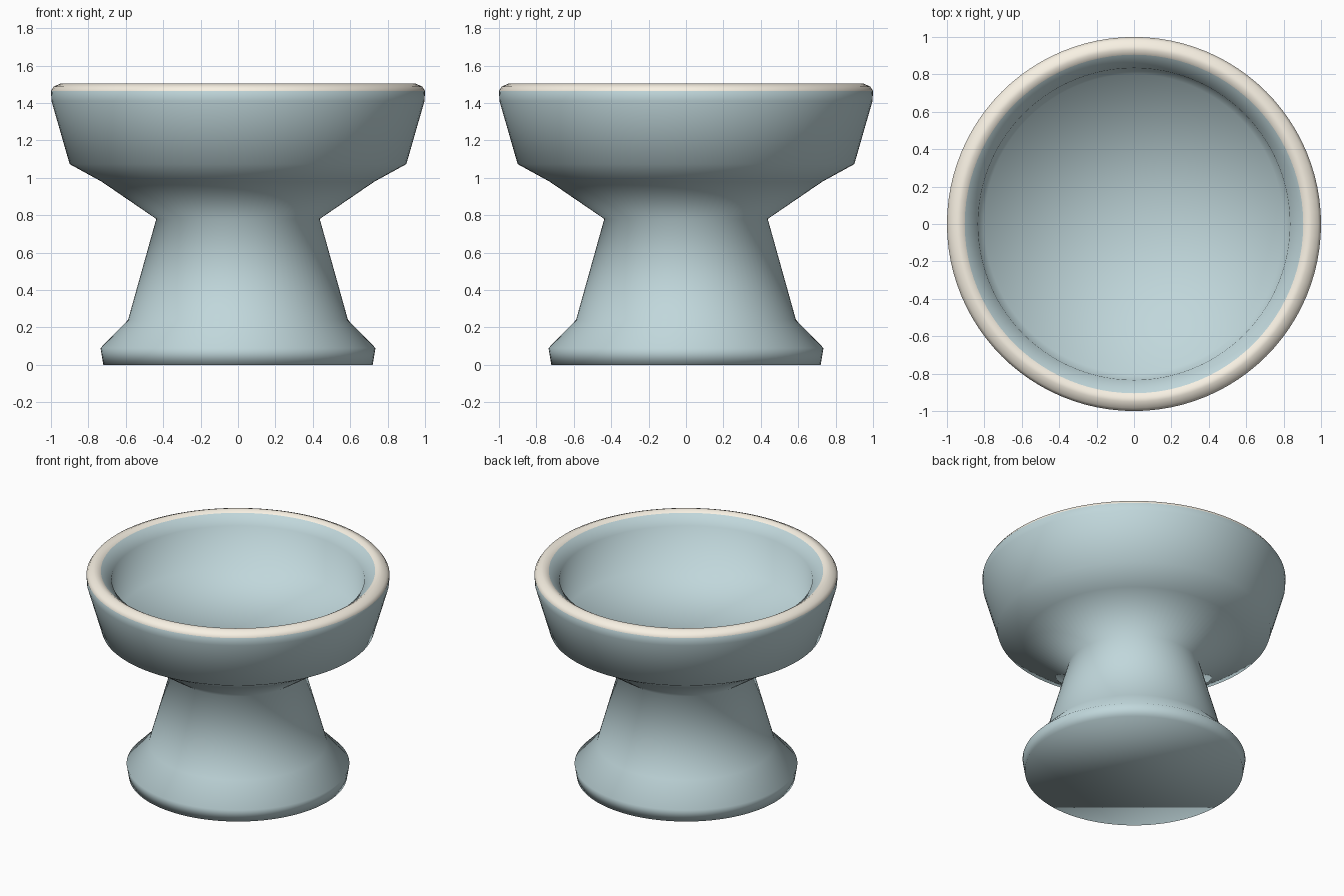
import bpy, bmesh, math

if "Cube" in bpy.data.objects:
    bpy.data.objects.remove(bpy.data.objects["Cube"])

SEGMENTS = 96


def material(name, colour):
    mat = bpy.data.materials.new(name)
    mat.diffuse_color = (*colour, 1)
    mat.use_nodes = True
    mat.node_tree.nodes["Principled BSDF"].inputs["Base Color"].default_value = mat.diffuse_color
    return mat


def ring(bm, r, z):
    return [bm.verts.new((r * math.cos(a), r * math.sin(a), z))
            for a in (2 * math.pi * i / SEGMENTS for i in range(SEGMENTS))]


# Outside: foot, stem, flared underside and bowl wall
outside = [(0.72, 0), (0.735, 0.09), (0.588, 0.24), (0.437, 0.78),
           (0.73, 0.98), (0.90, 1.073), (0.997, 1.41), (1.0, 1.465)]
# Rounded cream lip
lip = [(0.985, 1.488), (0.95, 1.503), (0.93, 1.505), (0.905, 1.49)]
# Inside: sloping ledge, steep wall and flat floor
floor_z = 1.14
inside = [(0.834, 1.43), (0.80, floor_z)]
profile = outside + lip + inside

bm = bmesh.new()
rings = [ring(bm, r, z) for r, z in profile]
first_lip = len(outside) - 1
last_lip = first_lip + len(lip)
for k, (low, high) in enumerate(zip(rings, rings[1:])):
    for i in range(SEGMENTS):
        j = (i + 1) % SEGMENTS
        face = bm.faces.new((low[i], low[j], high[j], high[i]))
        face.material_index = 1 if first_lip <= k < last_lip else 0

# Underside disc and dish floor
bm.faces.new(list(reversed(rings[0])))
centre = bm.verts.new((0, 0, floor_z))
for i in range(SEGMENTS):
    bm.faces.new((rings[-1][i], rings[-1][(i + 1) % SEGMENTS], centre))

for face in bm.faces:
    face.smooth = True
mesh = bpy.data.meshes.new("pedestal_bowl")
bm.to_mesh(mesh)
bm.free()
mesh.materials.append(material("blue_glaze", (0.53, 0.68, 0.71)))
mesh.materials.append(material("cream_rim", (0.94, 0.88, 0.77)))
bowl = bpy.data.objects.new("pedestal_bowl", mesh)
bpy.context.collection.objects.link(bowl)
